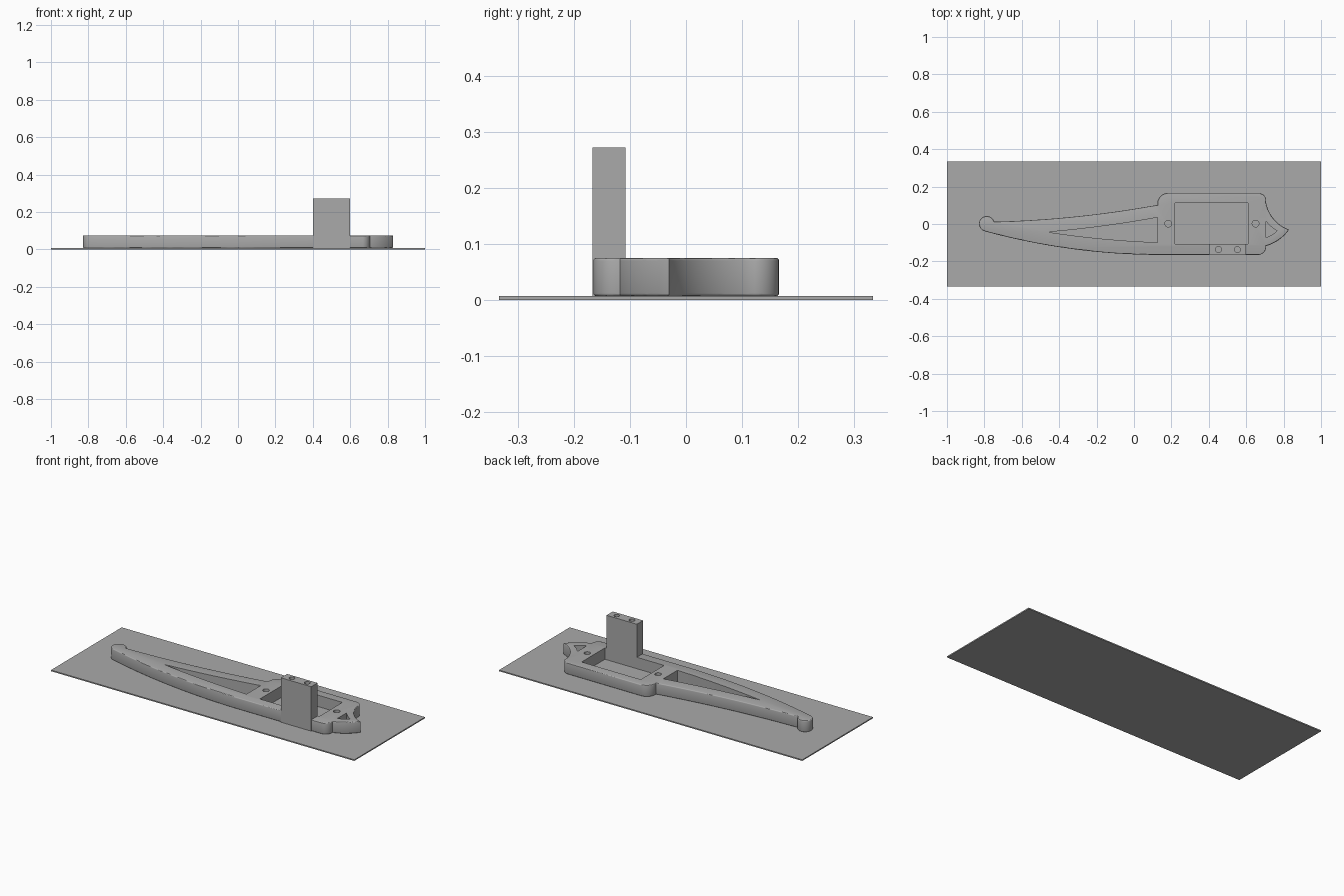
import bpy, bmesh, math
from mathutils import Vector

if "Cube" in bpy.data.objects:
    bpy.data.objects.remove(bpy.data.objects["Cube"])

grey = bpy.data.materials.new("plain grey")
grey.use_nodes = True
grey.diffuse_color = (0.4, 0.4, 0.4, 1)
grey.node_tree.nodes["Principled BSDF"].inputs["Base Color"].default_value = (0.4, 0.4, 0.4, 1)

FLOOR, DECK, TOP = 0.007, 0.075, 0.272


def arc(a, m, b, n=16):
    """Points of the circle arc from a through m, leaving out b."""
    a, m, b = Vector(a), Vector(m), Vector(b)
    u, v = m - a, b - a
    d = 2 * (u.x * v.y - u.y * v.x)
    c = a + Vector((v.y * u.length_squared - u.y * v.length_squared,
                    u.x * v.length_squared - v.x * u.length_squared)) / d
    start = math.atan2(*(a - c).yx)
    sweep = (math.atan2(*(b - c).yx) - start) % math.tau
    if d < 0:
        sweep -= math.tau
    r = (a - c).length
    return [(c.x + r * math.cos(start + sweep * i / n),
             c.y + r * math.sin(start + sweep * i / n)) for i in range(n)]


def circle(x, y, r, n=32):
    return [(x + r * math.cos(math.tau * i / n), y + r * math.sin(math.tau * i / n)) for i in range(n)]


def rect(x0, x1, y0, y1):
    return [(x0, y0), (x1, y0), (x1, y1), (x0, y1)]


def prism(name, outline, z0, z1, bevel=0):
    """Extruded outline with an optional round on the rim edges."""
    bm = bmesh.new()
    face = bm.faces.new([bm.verts.new((x, y, z0)) for x, y in outline])
    moved = bmesh.ops.extrude_face_region(bm, geom=[face], use_keep_orig=True)["geom"]
    bmesh.ops.translate(bm, vec=(0, 0, z1 - z0),
                        verts=[v for v in moved if isinstance(v, bmesh.types.BMVert)])
    bmesh.ops.recalc_face_normals(bm, faces=bm.faces)
    if bevel:
        rim = [e for e in bm.edges if abs(e.verts[0].co.z - e.verts[1].co.z) < 1e-5]
        bmesh.ops.bevel(bm, geom=rim, offset=bevel, segments=3, profile=0.5, affect='EDGES')
    mesh = bpy.data.meshes.new(name)
    bm.to_mesh(mesh)
    bm.free()
    mesh.materials.append(grey)
    ob = bpy.data.objects.new(name, mesh)
    bpy.context.collection.objects.link(ob)
    return ob


def cut(target, outline, z0, z1):
    """Cut a prism out of the target and apply it."""
    tool = prism("cutter", outline, z0, z1)
    tool.hide_render = True
    mod = target.modifiers.new("cut", 'BOOLEAN')
    mod.operation, mod.solver, mod.object = 'DIFFERENCE', 'EXACT', tool
    bpy.context.view_layer.objects.active = target
    bpy.ops.object.modifier_apply(modifier=mod.name)
    bpy.data.objects.remove(tool)


def smooth(ob):
    bpy.ops.object.select_all(action='DESELECT')
    ob.select_set(True)
    bpy.context.view_layer.objects.active = ob
    bpy.ops.object.shade_smooth_by_angle(angle=math.radians(30))


# Thin base plate
prism("base_plate", rect(-1, 1, -0.333, 0.333), 0, FLOOR)

# Body outline, counter-clockwise from the tail knob
outline = (
    arc((-0.747, 0.012), (-0.817, 0.03), (-0.797, -0.039))      # tail knob
    + arc((-0.797, -0.039), (-0.34, -0.132), (0.12, -0.165), 32)  # long belly
    + arc((0.668, -0.165), (0.694, -0.152), (0.706, -0.118), 10)  # front corner
    + arc((0.706, -0.118), (0.777, -0.083), (0.829, -0.03))     # lower nose
    + arc((0.829, -0.03), (0.745, 0.03), (0.706, 0.115))        # upper nose
    + arc((0.706, 0.115), (0.696, 0.152), (0.665, 0.166), 10)   # back corner
    + arc((0.18, 0.166), (0.14, 0.148), (0.125, 0.102), 10)     # shoulder
    + arc((0.125, 0.102), (-0.18, 0.055), (-0.747, 0.012), 32)  # long back
)
body = prism("body", outline, FLOOR, DECK, bevel=0.005)

# Openings down to the plate
tail_slot = (
    arc((-0.46, -0.043), (-0.18, -0.078), (0.125, -0.098))
    + [(0.125, -0.098)]
    + arc((0.125, 0.035), (-0.18, -0.013), (-0.46, -0.043))
)
nose_slot = (
    arc((0.706, -0.073), (0.738, -0.057), (0.765, -0.037), 6)
    + arc((0.765, -0.037), (0.733, -0.014), (0.706, 0.014), 6)
    + [(0.706, 0.014)]
)
for opening in (tail_slot, nose_slot, rect(0.22, 0.61, -0.108, 0.112),
                circle(0.183, 0.002, 0.018), circle(0.65, 0.002, 0.018)):
    cut(body, opening, -0.05, 0.15)
smooth(body)

# Upright block with two screw holes in its top
block = prism("upright_block", rect(0.40, 0.60, -0.167, -0.108), FLOOR, TOP)
for x in (0.452, 0.553):
    cut(block, circle(x, -0.137, 0.016), TOP - 0.12, TOP + 0.05)
smooth(block)
